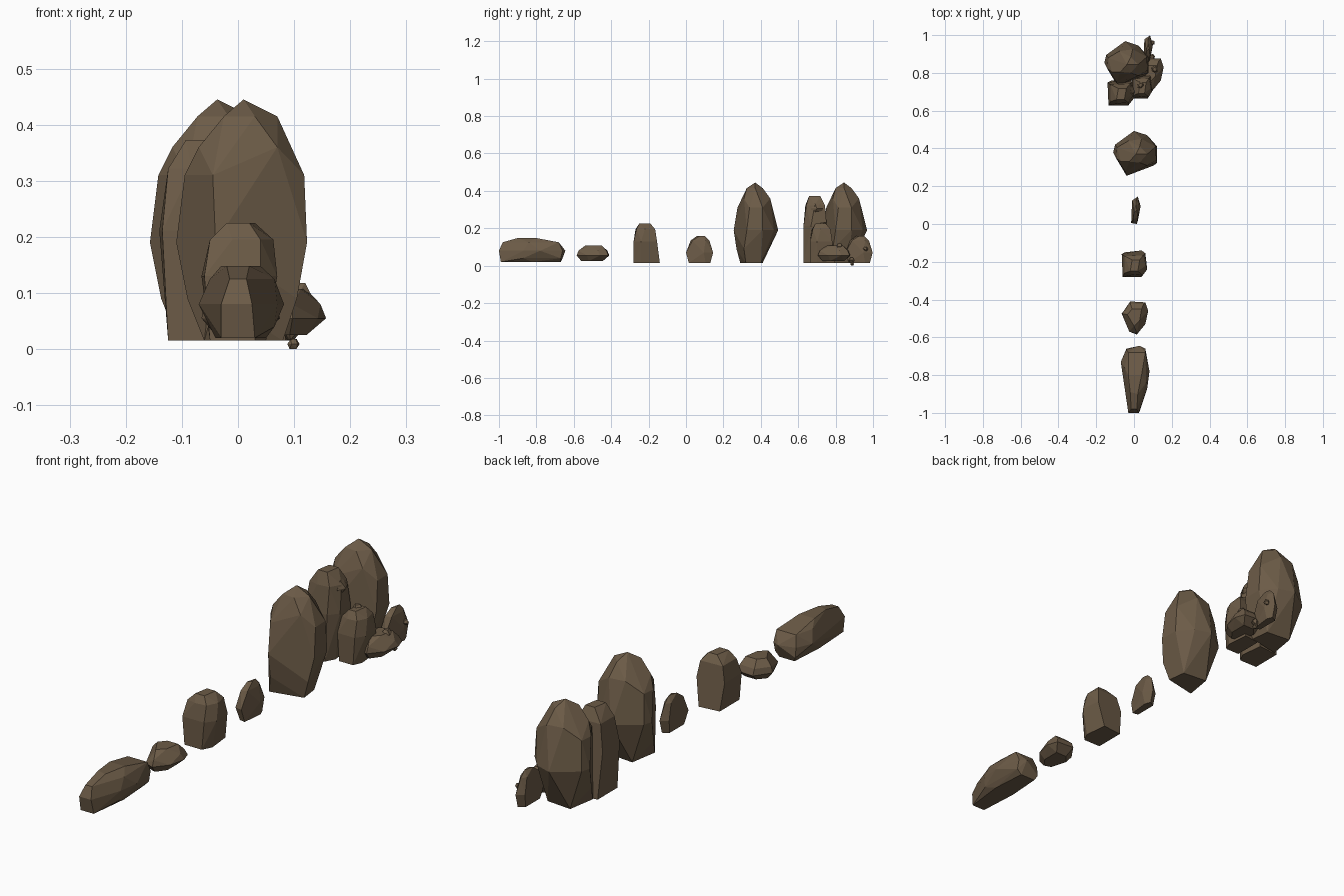
import bpy
import bmesh
from math import radians

default_cube = bpy.data.objects.get("Cube")
if default_cube:
    bpy.data.objects.remove(default_cube, do_unlink=True)

CM = 0.01  # rock profiles are written in hundredths of a unit


def make_material(name, colour):
    material = bpy.data.materials.new(name)
    material.use_nodes = True
    material.diffuse_color = colour
    material.node_tree.nodes["Principled BSDF"].inputs["Base Color"].default_value = colour
    return material


stone = make_material("brown_stone", (0.15, 0.105, 0.063, 1.0))


def chiselled_mesh(name, rings):
    """Wrap height-stacked outlines in a convex skin and merge nearly flat facets."""
    bm = bmesh.new()
    for height, outline in rings.items():
        for x, y in outline:
            bm.verts.new((x * CM, y * CM, height * CM))
    hull = bmesh.ops.convex_hull(bm, input=bm.verts[:])
    unused = {v for key in ("geom_interior", "geom_unused") for v in hull[key]
              if isinstance(v, bmesh.types.BMVert)}
    bmesh.ops.delete(bm, geom=list(unused), context="VERTS")
    bmesh.ops.dissolve_limit(bm, angle_limit=radians(7),
                             verts=bm.verts[:], edges=bm.edges[:])
    bmesh.ops.recalc_face_normals(bm, faces=bm.faces[:])
    mesh = bpy.data.meshes.new(name)
    bm.to_mesh(mesh)
    bm.free()
    mesh.materials.append(stone)
    return mesh


def place(name, mesh, location, scale=(1, 1, 1), turn=0):
    rock = bpy.data.objects.new(name, mesh)
    rock.location = location
    rock.scale = scale
    rock.rotation_euler.z = radians(turn)
    bpy.context.scene.collection.objects.link(rock)
    return rock


# Long low boulder
long_mesh = chiselled_mesh("long_boulder", {
    2: [(-3, -17), (3, -17), (5, 0), (4, 15), (-3, 15), (-4, 0)],
    4: [(6, 15), (-4, 16), (6.5, -5)],
    8: [(-4, 15.5), (3, 17.5), (6, 16), (8.2, 4), (7, -5), (2.5, -18),
        (-3, -18), (-5, -2), (-7, 9)],
    12.5: [(-1.5, -16), (1.5, -16), (6.5, -2), (6, 14), (-3, 14), (-5, 6)],
    14.8: [(-2, -7), (2, -8), (4, 2), (-3, 2)],
})

# Flat rounded rock
flat_mesh = chiselled_mesh("flat_rock", {
    2.5: [(-4, 1), (-1, 4.5), (4, 4.5), (4, -3), (1, -7), (-2, -6)],
    5.5: [(-6.5, 1.5), (-2, 8), (6, 7.5), (7.5, 3), (6, -4), (1.5, -9.5), (-2.5, -8)],
    8: [(-6, 1.5), (-2, 7), (5, 6.5), (6.5, 2), (1.5, -8.5)],
    10.7: [(-3.5, 1), (-1, 4), (4, 4), (3, -2), (0, -5)],
})

# Squat block with a sloped back
block_mesh = chiselled_mesh("block_rock", {
    1.5: [(-5, -7), (3, -7), (5, -3), (4, 7), (-5, 6)],
    13: [(-6, -7), (4, -7), (7, -3), (6, 5.5), (-6.5, 5)],
    19.5: [(-5, -5), (-1, -6), (4, -5.5), (6.3, -1), (5, 4.5), (-5, 4)],
    22.5: [(-2, -4), (2, -4), (3, 2), (-1, 2)],
})

# Thin slab standing on edge
slab_mesh = chiselled_mesh("thin_slab", {
    1.5: [(-1.5, -5.5), (1, -6), (2, 3), (1, 5.5), (-1.5, 4)],
    7: [(-2.5, -7), (0.5, -7.5), (2.5, 2), (1, 7), (-2, 5)],
    13.5: [(-1.5, -5), (1, -4), (1.5, 3), (0, 5), (-1.5, 3)],
    16: [(-1, -1.5), (0.5, 0), (0, 2.5)],
})

# Tall standing stone, broad faces turned to opposite corners
tall_mesh = chiselled_mesh("standing_stone", {
    1.5: [(-6, -9), (8, -6), (7, 2), (-4, 3)],
    9: [(-9, -4), (-4, -11), (10.5, -7)],
    19: [(-11, 0), (-4, -12.5), (12.3, -5.5), (12.3, 3), (7, 9), (0, 11.3), (-10, 4)],
    31: [(-9.5, -3), (-4.5, -10.5), (11.8, -4), (11.5, 3), (-9, 2.5)],
    36: [(-7, -5), (7, -7), (4, 7), (-3, 6)],
    41.5: [(-2.5, -5), (3, -5.5), (7, -1), (3, 3)],
    44.5: [(1, -1)],
})

# Small loose pebble
pebble_mesh = chiselled_mesh("pebble", {
    -8: [(-5, -4), (5, -5), (3, 6)],
    0: [(-10, 2), (-6, -8), (5, -9), (10, 0), (6, 9), (-4, 9)],
    8: [(-5, -4), (5, -3), (3, 5), (-4, 4)],
})

# Row of single stones
place("long_boulder", long_mesh, (0, -0.82, 0))
place("flat_rock", flat_mesh, (0, -0.49, 0))
place("block_rock", block_mesh, (0, -0.21, 0))
place("thin_slab", slab_mesh, (0.01, 0.075, 0))
place("standing_stone", tall_mesh, (0, 0.38, 0))

# Group of stones at the back
place("group_standing_stone", tall_mesh, (-0.047, 0.855, 0))
place("group_tall_block", block_mesh, (-0.072, 0.698, -0.01), (1.05, 1, 1.7))
place("group_small_block", block_mesh, (0.04, 0.73, 0), (0.8, 0.95, 1))
place("group_flat_rock", flat_mesh, (0.082, 0.8, 0))
place("group_thin_slab", slab_mesh, (0.075, 0.928, 0))

# Pebbles resting on the group
pebbles = {
    "block_side": ((-0.03, 0.70, 0.305), 0.36),
    "block_top": ((0.035, 0.735, 0.218), 0.2),
    "flat_top": ((0.11, 0.82, 0.102), 0.2),
    "slab_side": ((0.098, 0.96, 0.09), 0.13),
    "slab_end": ((0.095, 0.885, 0.03), 0.16),
    "ground": ((0.099, 0.888, 0.009), 0.11),
}
for index, (spot, (location, size)) in enumerate(pebbles.items()):
    place(spot + "_pebble", pebble_mesh, location, (size, size, size), index * 50)
